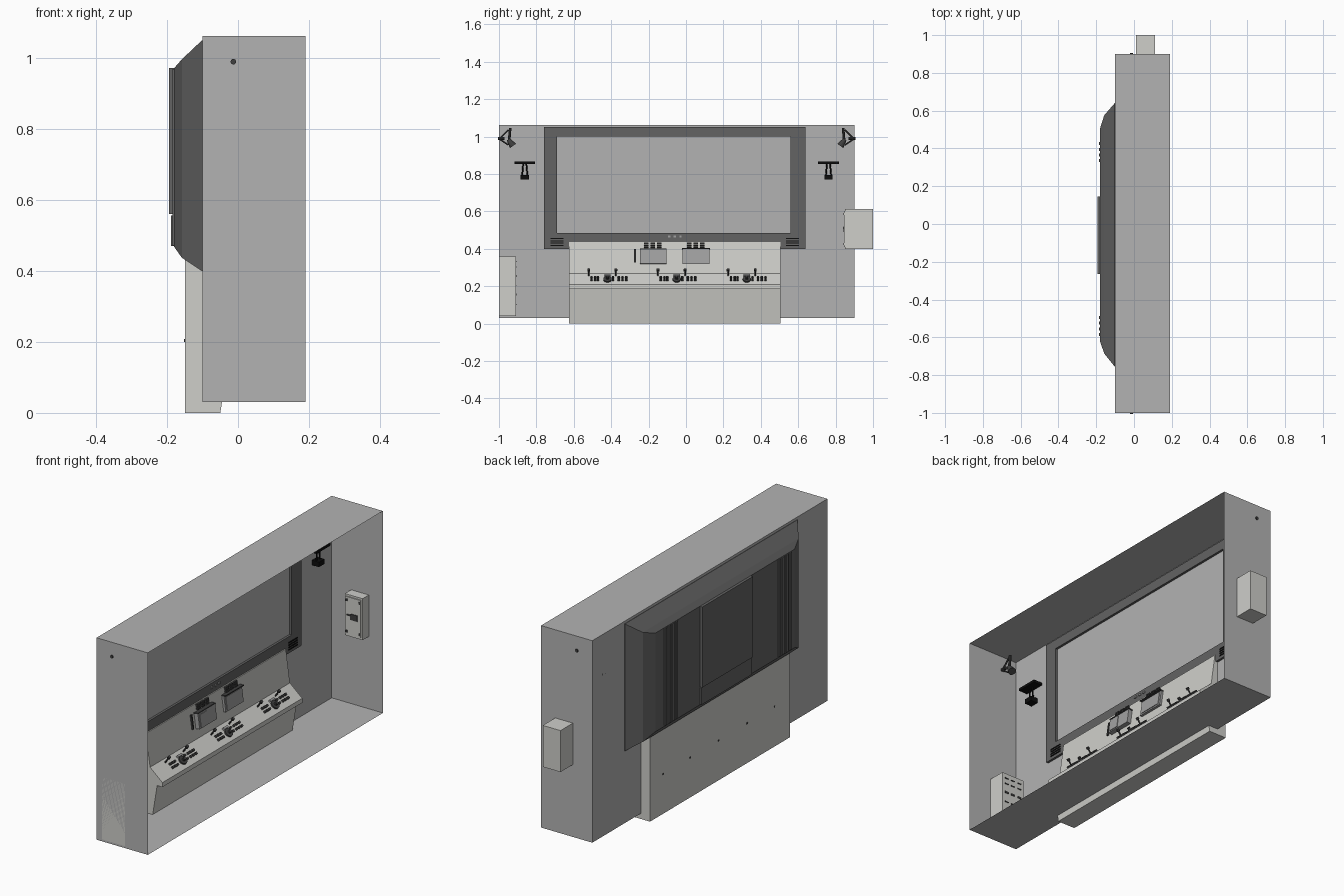
import bpy, bmesh, math
from mathutils import Vector, Matrix

if "Cube" in bpy.data.objects:
    bpy.data.objects.remove(bpy.data.objects["Cube"])


def mat(name, r, g, b):
    m = bpy.data.materials.new(name)
    m.diffuse_color = (r, g, b, 1)
    m.use_nodes = True
    m.node_tree.nodes["Principled BSDF"].inputs["Base Color"].default_value = m.diffuse_color
    return m


WALL = mat("wall_grey", .45, .45, .45)
FRAME = mat("frame_dark_grey", .125, .125, .125)
PANEL = mat("console_light_grey", .62, .62, .59)
SCREEN = mat("monitor_grey", .36, .36, .36)
KEYS = mat("control_charcoal", .05, .05, .05)
BLACK = mat("bracket_black", .004, .004, .004)


def finish(name, bm, m):
    bmesh.ops.recalc_face_normals(bm, faces=bm.faces)
    me = bpy.data.meshes.new(name)
    bm.to_mesh(me)
    bm.free()
    me.materials.append(m)
    ob = bpy.data.objects.new(name, me)
    bpy.context.collection.objects.link(ob)
    return ob


def add_box(bm, x, y, z, frame=Matrix()):
    c = [(a[0] + a[1]) / 2 for a in (x, y, z)]
    s = [a[1] - a[0] for a in (x, y, z)]
    bmesh.ops.create_cube(bm, size=1, matrix=frame @ Matrix.Translation(c) @ Matrix.Diagonal((*s, 1)))


def boxes(name, m, items, frame=Matrix()):
    bm = bmesh.new()
    for it in items:
        add_box(bm, *it, frame)
    return finish(name, bm, m)


def add_rod(bm, a, b, r1, r2=None, n=10):
    a, b = Vector(a), Vector(b)
    d = b - a
    rot = d.to_track_quat('Z', 'Y').to_matrix().to_4x4()
    bmesh.ops.create_cone(bm, cap_ends=True, segments=n, radius1=r1, radius2=r1 if r2 is None else r2,
                          depth=d.length, matrix=Matrix.Translation((a + b) / 2) @ rot)


def slope_frame(p, q):
    """Local axes: x out of the slope, y along the console, z up the slope, origin at p."""
    up = Vector((q[0] - p[0], 0, q[1] - p[1])).normalized()
    out = Vector((up.z, 0, -up.x))
    m = Matrix((out, (0, 1, 0), up)).transposed().to_4x4()
    m.translation = (p[0], 0, p[1])
    return m


# room shell: thin sheets, open on the +x side
bm = bmesh.new()
add_box(bm, (-.1, .19), (-1, .9), (.03, 1.063))
bm.faces.ensure_lookup_table()
bmesh.ops.delete(bm, geom=[f for f in bm.faces if f.calc_center_median().x > .18], context='FACES')
finish("room_shell", bm, WALL)

# window housing: lofted rectangles from inner reveal, over the rim, to the bevelled back
rings = [(-.102, -.69, .56, .485, 1.0), (-.088, -.69, .56, .485, 1.0),
         (-.088, -.76, .64, .4, 1.05), (-.102, -.755, .64, .4, 1.05),
         (-.158, -.685, .575, .437, .997), (-.18, -.62, .505, .468, .972)]
bm = bmesh.new()
loops = [[bm.verts.new(v) for v in ((x, y0, z0), (x, y1, z0), (x, y1, z1), (x, y0, z1))]
         for x, y0, y1, z0, z1 in rings]
for a, b in zip(loops, loops[1:]):
    for i in range(4):
        j = (i + 1) % 4
        bm.faces.new((a[i], a[j], b[j], b[i]))
bm.faces.new(loops[-1])
finish("window_housing", bm, FRAME)

# rear panels and vertical ribs of the housing
boxes("rear_centre_panels", FRAME, [((-.194, -.18), (-.265, .145), (.56, .972)),
                                    ((-.189, -.18), (-.265, .145), (.47, .556))])
boxes("rear_ribs", FRAME, [((-.185, -.179), (c + i * .03 - .008, c + i * .03 + .008), (.472, .97))
                           for c in (.335, -.585) for i in range(4)])
boxes("window_vents", BLACK, [((-.088, -.085), (c - .035, c + .035), (z, z + .006))
                              for c in (-.69, .57) for z in (.415, .427, .439, .451)])
boxes("window_switches", SCREEN, [((-.088, -.082), (y - .006, y + .006), (.46, .47))
                                  for y in (-.09, -.06, -.03)])

# console: side profile (x, z) extruded along y
profile = [(-.15, 0), (-.05, 0), (-.02, .185), (.01, .185), (.01, .208),
           (-.06, .268), (-.083, .435), (-.15, .435)]
bm = bmesh.new()
f = bm.faces.new([bm.verts.new((x, -.625, z)) for x, z in profile])
ext = bmesh.ops.extrude_face_region(bm, geom=[f])
bmesh.ops.translate(bm, vec=(0, 1.13, 0), verts=[v for v in ext['geom'] if isinstance(v, bmesh.types.BMVert)])
finish("console", bm, PANEL)
boxes("console_rear_bolts", KEYS, [((-.152, -.15), (y - .004, y + .004), (.2, .208))
                                   for y in (-.5, -.28, -.05, .18, .4)])

# monitors and switches on the upright slope
up = slope_frame(profile[5], profile[6])
boxes("monitors", SCREEN, [((-.01, .022), (-.245, -.105), (.05, .125)),
                           ((-.01, .012), (-.02, .125), (.05, .13))], up)
boxes("monitor_glass", SCREEN, [((.012, .015), (-.01, .115), (.058, .122)),
                                ((.022, .025), (-.235, -.18), (.056, .119))], up)
boxes("monitor_trim", KEYS, [((0, .024), (a, b), (.126 + d, .131 + d))
                             for a, b, d in ((-.247, -.103, 0), (-.022, .127, .004))], up)
boxes("upper_switches", KEYS, [((-.002, .01), (y, y + .024), (z, z + .007))
                               for s in (-.225, .005) for y in (s, s + .035, s + .07)
                               for z in (.138, .149, .158)]
      + [((-.002, .008), (-.277, -.268), (.058, .13))], up)

# three control groups on the desk slope
desk = slope_frame(profile[4], profile[5])
bm = bmesh.new()
for c in (-.42, -.05, .325):
    for dy in (-.1, .045):
        add_rod(bm, desk @ Vector((0, c + dy, .075)), desk @ Vector((.03, c + dy, .078)), .004)
        add_rod(bm, desk @ Vector((.03, c + dy, .078)), desk @ Vector((.042, c + dy, .079)), .008)
    for dy in (-.085, -.065, -.05, .03, .06, .08, .1):
        for t in (.03, .05):
            add_box(bm, (-.002, .01), (c + dy - .006, c + dy + .006), (t, t + .011), desk)
    add_rod(bm, desk @ Vector((0, c, .04)), desk @ Vector((.008, c, .04)), .022, n=16)
    add_rod(bm, desk @ Vector((0, c, .04)), desk @ Vector((.022, c, .04)), .008)
finish("desk_controls", bm, KEYS)
boxes("desk_dials", SCREEN, [((.0, .012), (c - .017, c + .017), (.062, .072)) for c in (-.42, -.05, .325)], desk)

# cabinet through the +y wall, door facing -y
boxes("wall_cabinet", PANEL, [((.01, .11), (.85, 1.0), (.4, .612))])
boxes("cabinet_door", PANEL, [((.018, .102), (.845, .85), (.41, .602))])
boxes("cabinet_fittings", KEYS, [((.045, .085), (.841, .846), (.49, .52)),
                                 ((.025, .05), (.84, .846), (.508, .514))]
      + [((x, x + .008), (.842, .846), (z, z + .012)) for x in (.02, .092) for z in (.42, .58)])

# vented cabinet on the -y wall
boxes("vent_cabinet", PANEL, [((-.07, .06), (-1, -.91), (.04, .358))])
boxes("vent_slots", KEYS, [((x, x + .022), (-.91, -.907), (z, z + .005))
                           for x in (-.055, -.016, .023) for z in (.1, .15, .155, .2, .25, .255, .3, .33)])

# mirrored pairs about the room's middle: T brackets on the wall, lamps on the end walls
for side, s in (("near", -1), ("far", 1)):
    Y = lambda d: -.05 + s * d
    bm = bmesh.new()
    t = .812
    add_box(bm, (-.1, -.05), sorted((Y(t - .056), Y(t + .056))), (.853, .866))
    add_box(bm, (-.1, -.06), sorted((Y(t - .022), Y(t + .022))), (.77, .795))
    for d in (-.014, .014):
        add_rod(bm, (-.08, Y(t + d), .79), (-.08, Y(t + d * .6), .856), .004, n=6)
    finish(side + "_t_bracket", bm, BLACK)

    bm = bmesh.new()
    add_rod(bm, (-.013, Y(.955), .99), (-.013, Y(.92), .99), .008)
    add_rod(bm, (-.013, Y(.945), .99), (-.013, Y(.9), 1.035), .004, n=6)
    add_rod(bm, (-.013, Y(.945), .985), (-.013, Y(.9), .955), .004, n=6)
    add_rod(bm, (-.013, Y(.89), 1.045), (-.013, Y(.895), .985), .007)
    add_rod(bm, (-.013, Y(.9), .985), (-.013, Y(.875), .95), .01, .02, n=12)
    finish(side + "_wall_lamp", bm, KEYS)
